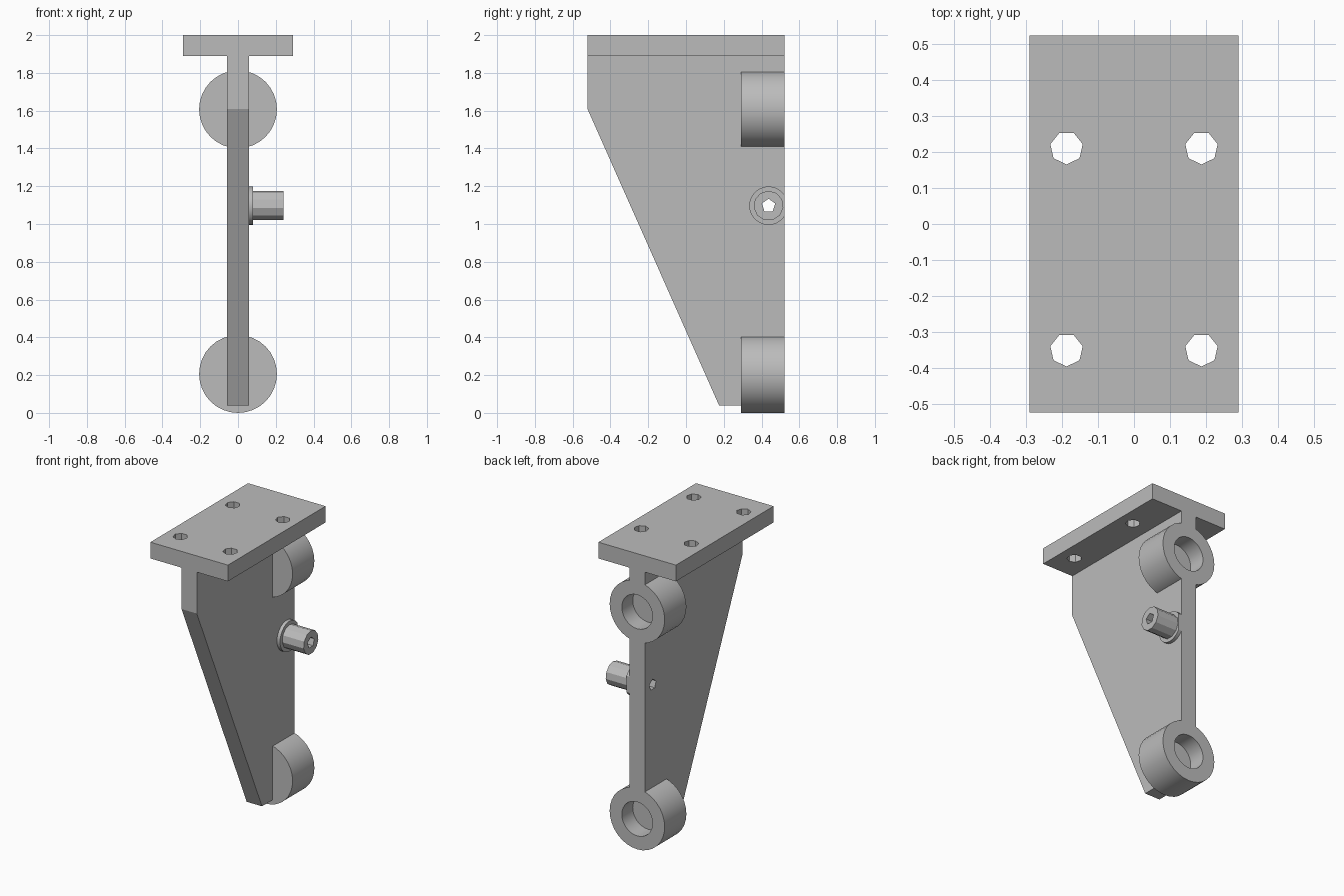
import bpy, bmesh, math

if "Cube" in bpy.data.objects:
    bpy.data.objects.remove(bpy.data.objects["Cube"], do_unlink=True)

grey = bpy.data.materials.new("plain_grey")
grey.use_nodes = True
COLOUR = (0.5, 0.5, 0.5, 1)
grey.diffuse_color = COLOUR
grey.node_tree.nodes["Principled BSDF"].inputs["Base Color"].default_value = COLOUR

BACK = 0.522           # half depth of the bracket
WEB = 0.057            # half thickness of the web
TOP, UNDER = 2.0, 1.89  # mounting plate faces
BOSS_HEIGHTS = (0.206, 1.607)
BOSS_R, BORE_R = 0.206, 0.115
PIN_Y, PIN_Z = 0.437, 1.097

# Each frame maps (across, up, along) to world axes
FRAMES = {"X": lambda a, b, t: (t, a, b),
          "Y": lambda a, b, t: (a, t, b),
          "Z": lambda a, b, t: (a, b, t)}


def skin(name, rings, smooth=False):
    """Join successive rings of points and cap both ends."""
    bm = bmesh.new()
    loops = [[bm.verts.new(p) for p in ring] for ring in rings]
    n = len(loops[0])
    for low, high in zip(loops, loops[1:]):
        for i in range(n):
            j = (i + 1) % n
            bm.faces.new((low[i], low[j], high[j], high[i]))
    bm.faces.new(loops[0])
    bm.faces.new(loops[-1])
    bmesh.ops.recalc_face_normals(bm, faces=bm.faces)
    mesh = bpy.data.meshes.new(name)
    bm.to_mesh(mesh)
    bm.free()
    mesh.materials.append(grey)
    obj = bpy.data.objects.new(name, mesh)
    bpy.context.collection.objects.link(obj)
    if smooth:
        shade(obj)
    return obj


def shade(obj):
    activate(obj)
    bpy.ops.object.shade_smooth_by_angle(angle=math.radians(30))


def activate(obj):
    bpy.ops.object.select_all(action="DESELECT")
    obj.select_set(True)
    bpy.context.view_layer.objects.active = obj


def turned(name, axis, centre, profile, sides, start=0.0, smooth=False):
    """Round part from (radius, position along axis) pairs."""
    frame = FRAMES[axis]
    angles = [start + math.tau * i / sides for i in range(sides)]
    rings = [[frame(centre[0] + r * math.sin(a), centre[1] + r * math.cos(a), t)
              for a in angles] for r, t in profile]
    return skin(name, rings, smooth)


def extrude(name, axis, outline, start, end):
    frame = FRAMES[axis]
    return skin(name, [[frame(a, b, t) for a, b in outline] for t in (start, end)])


def cut(obj, *cutters):
    """Subtract the cutters and discard them."""
    for cutter in cutters:
        cutter.hide_render = True
        mod = obj.modifiers.new("cut", "BOOLEAN")
        mod.operation, mod.solver, mod.object = "DIFFERENCE", "EXACT", cutter
        activate(obj)
        bpy.ops.object.modifier_apply(modifier=mod.name)
        bpy.data.objects.remove(cutter, do_unlink=True)


def pin_hole():
    return turned("hole_cutter", "X", (PIN_Y, PIN_Z), [(0.037, -0.5), (0.037, 0.5)], 5)


# Mounting plate with four bolt holes
plate = extrude("mounting_plate", "Z",
                [(-0.29, -BACK), (0.29, -BACK), (0.29, BACK), (-0.29, BACK)], UNDER, TOP)
cut(plate, *[turned("bolt_cutter", "Z", (x, y), [(0.046, 1.8), (0.046, 2.1)], 7, math.pi)
             for x in (-0.187, 0.187) for y in (-0.349, 0.211)])

# Tapered upright web, notched for the bosses and drilled for the pin
web = extrude("web", "X", [(-BACK, UNDER), (-BACK, 1.61), (0.175, 0.04),
                           (BACK, 0.04), (BACK, UNDER)], -WEB, WEB)
cut(web, pin_hole(), *[turned("boss_cutter", "Y", (0, z),
                              [(BOSS_R, 0.29), (BOSS_R, 0.7)], 32) for z in BOSS_HEIGHTS])

# Round bosses with blind bores opening at the back
for label, z in zip(("lower", "upper"), BOSS_HEIGHTS):
    turned(label + "_boss", "Y", (0, z),
           [(BOSS_R, 0.29), (BOSS_R, BACK), (BORE_R, BACK), (BORE_R, 0.405)], 32, smooth=True)

# Pin collar, trimmed flush with the back of the web
collar = turned("pin_collar", "X", (PIN_Y, PIN_Z), [(0.102, WEB), (0.102, 0.08)], 28)
cut(collar, pin_hole(), extrude("trim_cutter", "Z", [(-1, BACK), (1, BACK), (1, 1), (-1, 1)], 0.5, 1.5))
shade(collar)

# Hollow side pin
pin = turned("side_pin", "X", (PIN_Y, PIN_Z), [(0.079, WEB), (0.079, 0.24)], 11)
cut(pin, pin_hole())
